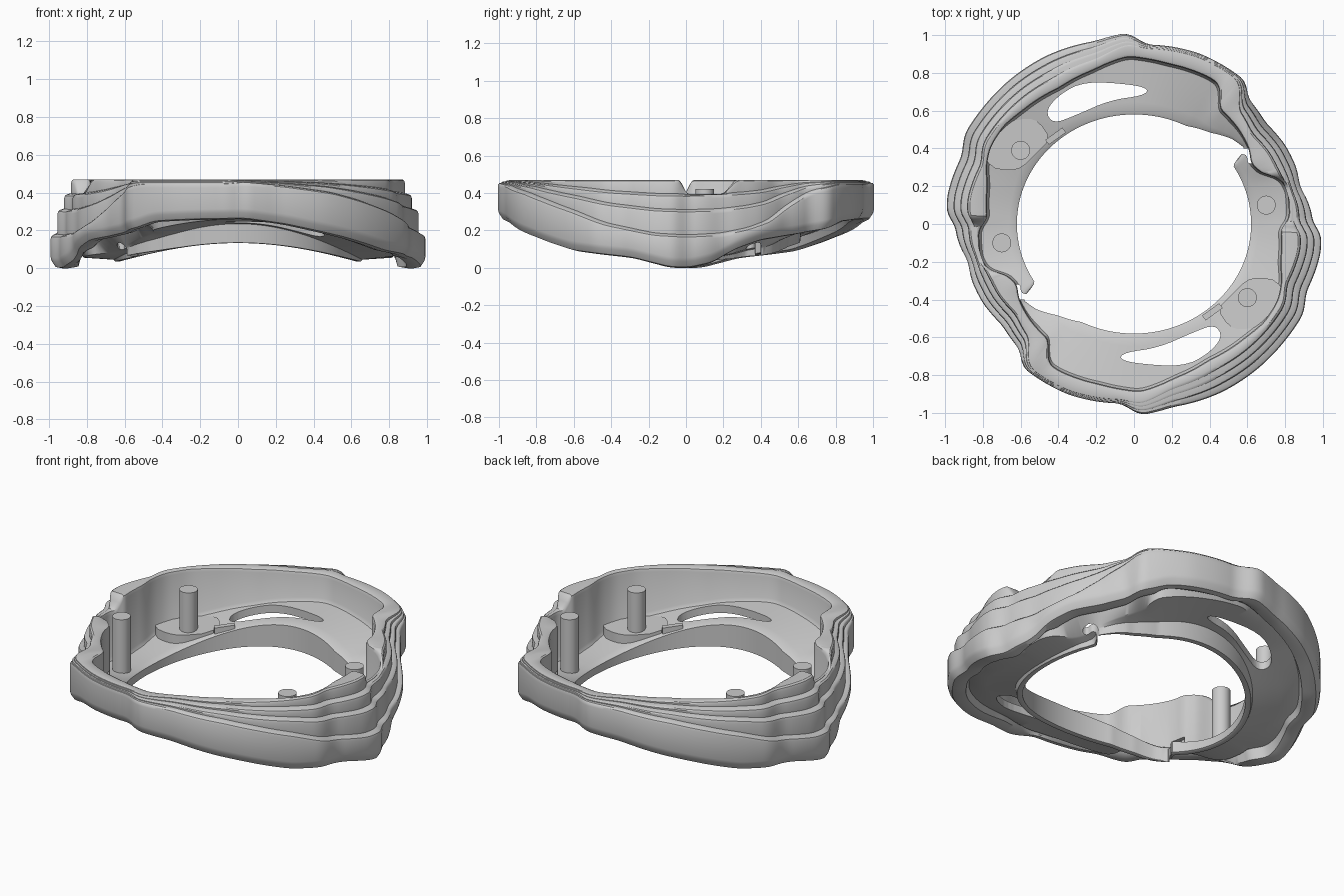
import bpy, bmesh, math
from mathutils import Matrix

if "Cube" in bpy.data.objects:
    bpy.data.objects.remove(bpy.data.objects["Cube"])

# Profiles around half the ring: (angle, value); the other half is the same turned by 180 degrees
OUTER = [(-88, 1.012), (-78, .99), (-63, 1.004), (-50, 1.008), (-38, 1.01), (-28, 1.015), (-21.6, .98),
         (-16, .99), (-8.6, 1.0), (-3, .992), (0, .95), (6, .935), (12.8, .90), (19, .91), (27.7, .903),
         (37.6, .88), (48, .90), (52, .96), (58.6, .963), (69, .967), (78, .96), (86, .952)]
INNER = [(-88, .885), (-75, .84), (-61, .82), (-45, .84), (-37, .86), (-28, .86), (-22, .84), (-15, .80),
         (-2, .775), (2, .82), (13, .83), (18, .80), (21, .73), (27, .695), (33, .725), (42, .745),
         (54, .76), (58, .86), (62, .87), (78, .865), (86, .875)]
BOTTOM = [(-88, .26), (-75, .23), (-55, .16), (-38, .09), (-17, .05), (-5, 0), (1, -.002), (9, .025),
          (18, .10), (27, .145), (45, .18), (55, .21), (62, .245), (75, .255)]
STEP = [(-88, .02), (-75, .033), (-61, .04), (-37, .036), (0, .036), (13, .022), (20, .03), (37, .03),
        (48, .025), (55, .007), (86, .007)]
LEDGE = [(-88, .455), (-75, .435), (-60, .40), (-50, .36), (-37, .30), (-25, .23), (-10, .18), (0, .17),
         (12, .18), (22, .21), (30, .25), (40, .34), (50, .42), (58, .445), (86, .445)]
RIM = [(-88, .47), (-2, .47), (0, .395), (14, .395), (19, .47)]
FLARE = [(-88, 0), (31, 0), (34, .105), (41, .085), (50, .035), (62, 0)]


def linear(table, a):
    a = (a + 88) % 180 - 88
    pts = table + [(table[0][0] + 180, table[0][1])]
    for (a0, v0), (a1, v1) in zip(pts, pts[1:]):
        if a0 <= a <= a1:
            return v0 + (v1 - v0) * (a - a0) / (a1 - a0)


def value(table, a, w=2.0):
    return sum(linear(table, a + w * k / 3) for k in range(-3, 4)) / 7


def new_object(name, bm):
    bmesh.ops.recalc_face_normals(bm, faces=bm.faces)
    me = bpy.data.meshes.new(name)
    bm.to_mesh(me)
    bm.free()
    ob = bpy.data.objects.new(name, me)
    bpy.context.collection.objects.link(ob)
    smooth(ob)
    return ob


def smooth(ob):
    for o in bpy.context.selected_objects:
        o.select_set(False)
    bpy.context.view_layer.objects.active = ob
    ob.select_set(True)
    bpy.ops.object.shade_smooth_by_angle(angle=math.radians(32))


def opening(a):
    c, s = math.cos(math.radians(a)), math.sin(math.radians(a))
    return 1 / math.hypot(c / .62, s / .58) + value(FLARE, a, 1)


def section(a):
    ro, ri, zb = value(OUTER, a), value(INNER, a), value(BOTTOM, a)
    s, h1, top = value(STEP, a), value(LEDGE, a), value(RIM, a, 1)
    k = math.sin(math.radians(a)) ** 2
    levels = [h1, .47 - (.47 - h1) * .55, .47 - (.47 - h1) * .27, top]
    lower = max(ri + .025, ro - .10)
    pts = [(lower, zb + .008), (ro - .055, zb), (ro - .025, zb + .006), (ro - .006, zb + .035)]
    prev = zb + .05
    # terraced outside, each ledge with a rounded lip
    for i, h in enumerate(levels):
        r, d = ro - i * s, min(.02, .4 * abs(h - prev))
        pts += [(r, prev + d * .3), (r, h - d), (r - s * .12, h - d * .35), (r - s * .4, h)]
        prev = h
    # rim and inner wall
    floor, inner = .10 + .205 * k, .09 + .19 * k
    pts += [(ri + .018, top), (ri + .005, top - .006), (ri, top - .022), (ri, floor + .02)]
    # sloping floor, inner band and hollow underside
    rb = min(opening(a), ri - .015)
    lip = min(.03, (ri - rb) * .3)
    r0, r1 = ri - lip * .4, rb + lip * .4
    pts += [(r0 + (r1 - r0) * t / 5, floor + (inner - floor) * t / 5) for t in range(6)]
    pts += [(rb, inner - .006), (rb, .04 + .095 * k), (rb + lip * .3, .035 + .098 * k), (rb + lip, .035 + .1 * k)]
    r2, z2 = rb + lip * 1.3, inner - .045
    z3 = floor - .045
    pts += [(r2 + (ri - .005 - r2) * t / 4, z2 + (z3 - z2) * t / 4) for t in range(5)]
    pts += [(lower - .015, max(floor - .03, zb + .02))]
    return pts


def loft_ring(n=360):
    bm = bmesh.new()
    rings = []
    for i in range(n):
        a = 360 * i / n
        c, s = math.cos(math.radians(a)), math.sin(math.radians(a))
        rings.append([bm.verts.new((r * c, r * s, z)) for r, z in section(a)])
    m = len(rings[0])
    for i in range(n):
        p, q = rings[i], rings[(i + 1) % n]
        for j in range(m):
            bm.faces.new((p[j], q[j], q[(j + 1) % m], p[(j + 1) % m]))
    return new_object("terraced_ring", bm)


def prism(name, outline, z0, z1, turn, rounding=2):
    pts = outline
    for _ in range(rounding):  # corner cutting rounds the outline
        pts = [(p[0] * (1 - t) + q[0] * t, p[1] * (1 - t) + q[1] * t)
               for p, q in zip(pts, pts[1:] + pts[:1]) for t in (.25, .75)]
    bm = bmesh.new()
    face = bm.faces.new([bm.verts.new((x, y, z0)) for x, y in pts])
    ext = bmesh.ops.extrude_face_region(bm, geom=[face])
    bmesh.ops.translate(bm, vec=(0, 0, z1 - z0), verts=[v for v in ext["geom"] if isinstance(v, bmesh.types.BMVert)])
    bmesh.ops.rotate(bm, matrix=Matrix.Rotation(turn, 3, 'Z'), verts=bm.verts)
    return new_object(name, bm)


def sit_on_floor(ob, z1):
    for v in ob.data.vertices:  # the bottom follows the sloping floor
        floor = .095 + .195 * v.co.y ** 2 / (v.co.x ** 2 + v.co.y ** 2)
        v.co.z = max(z1, floor + .012) if v.co.z > z1 - .01 else floor - .02


def peg(name, x, y, z0, z1, turn):
    bm = bmesh.new()
    bmesh.ops.create_cone(bm, cap_ends=True, segments=32, radius1=.05, radius2=.05, depth=z1 - z0)
    bmesh.ops.translate(bm, vec=(x, y, (z0 + z1) / 2), verts=bm.verts)
    bmesh.ops.rotate(bm, matrix=Matrix.Rotation(turn, 3, 'Z'), verts=bm.verts)
    return new_object(name, bm)


ring = loft_ring()

SLOT = [(.08, .715), (.05, .68), (-.13, .655), (-.31, .575), (-.43, .53), (-.47, .60), (-.39, .69),
        (-.26, .755), (-.02, .74)]
GAP = [(.56, .40), (.63, .40), (.645, .32), (.60, .32), (.60, .365), (.555, .375)]
PLATE = [(.44, -.45), (.50, -.54), (.56, -.56), (.69, -.54), (.80, -.38), (.76, -.30), (.66, -.28), (.59, -.30),
         (.53, -.36)]
TAB = [(.36, -.485), (.38, -.51), (.47, -.445), (.45, -.42)]

for side, turn in (("right", 0), ("left", math.pi)):
    # slot and finger gap cut through the floor
    for part, outline, top in (("slot", SLOT, .40), ("gap", GAP, .20)):
        cutter = prism("cutter_" + part, outline, -.2, top, turn)
        cutter.hide_render = True
        smooth(ring)
        mod = ring.modifiers.new(part, 'BOOLEAN')
        mod.operation, mod.solver, mod.object = 'DIFFERENCE', 'EXACT', cutter
        bpy.ops.object.modifier_apply(modifier=mod.name)
        bpy.data.objects.remove(cutter)
    # raised plate, locating tab and pegs
    sit_on_floor(prism("floor_plate_" + side, PLATE, .10, .18, turn, 1), .18)
    sit_on_floor(prism("tab_" + side, TAB, .10, .215, turn, 0), .215)
    peg("peg_a_" + side, .70, .10, .08, .42, turn)
    peg("peg_b_" + side, .60, -.39, .12, .42, turn)
smooth(ring)
